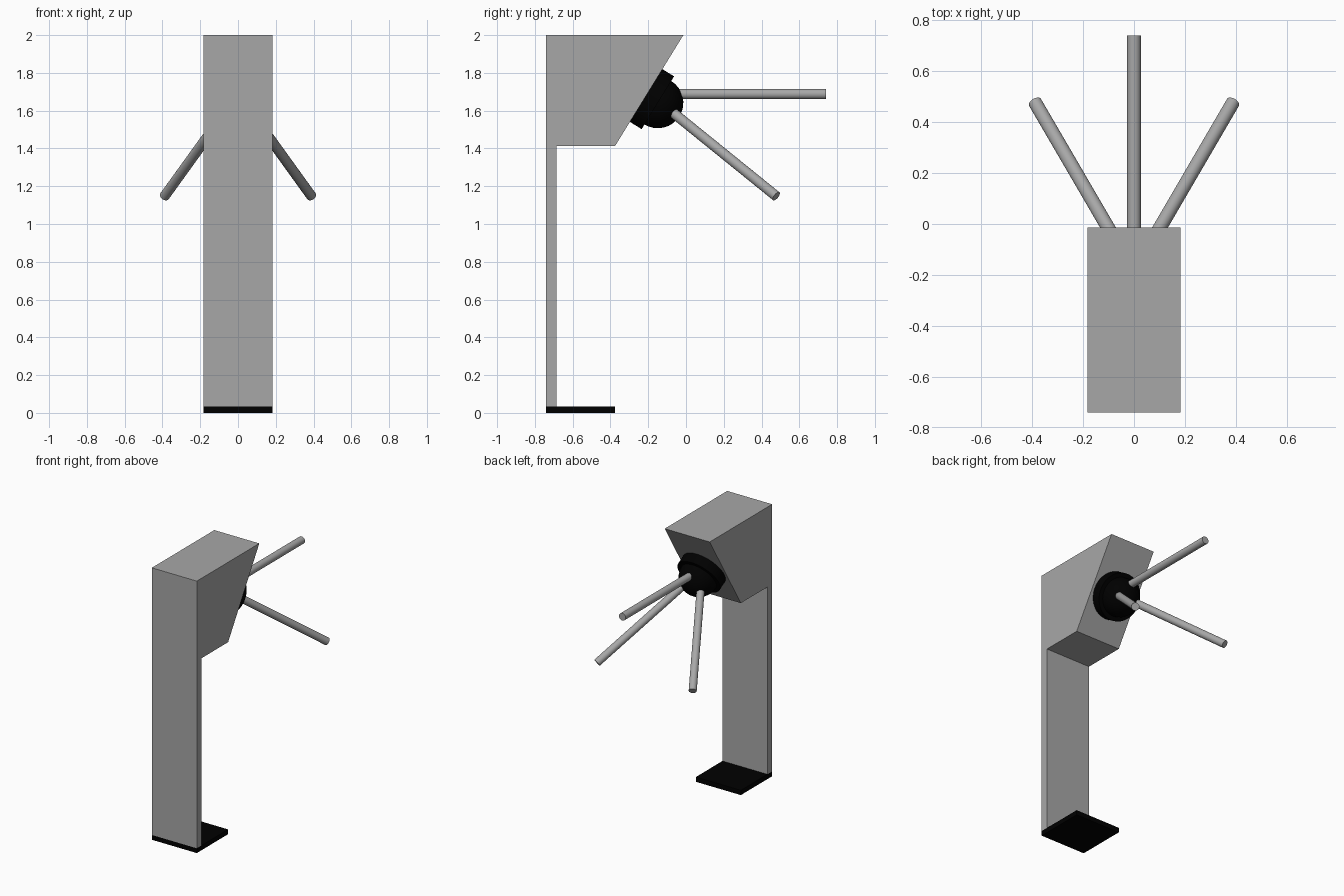
import bpy
import bmesh
from mathutils import Vector

if "Cube" in bpy.data.objects:
    bpy.data.objects.remove(bpy.data.objects["Cube"])


def material(name, value):
    mat = bpy.data.materials.new(name)
    mat.diffuse_color = (value, value, value, 1)
    mat.use_nodes = True
    mat.node_tree.nodes["Principled BSDF"].inputs["Base Color"].default_value = mat.diffuse_color
    return mat


black = material("black", 0.0)
steel = material("steel", 0.39)

HALF_W = 0.183


def prism(name, profile, mat):
    """Extrude a (y, z) profile across the width of the machine."""
    bm = bmesh.new()
    face = bm.faces.new([bm.verts.new((-HALF_W, y, z)) for y, z in profile])
    ext = bmesh.ops.extrude_face_region(bm, geom=[face])
    verts = [g for g in ext["geom"] if isinstance(g, bmesh.types.BMVert)]
    bmesh.ops.translate(bm, verts=verts, vec=(2 * HALF_W, 0, 0))
    bmesh.ops.recalc_face_normals(bm, faces=bm.faces)
    mesh = bpy.data.meshes.new(name)
    bm.to_mesh(mesh)
    bm.free()
    obj = bpy.data.objects.new(name, mesh)
    bpy.context.collection.objects.link(obj)
    mesh.materials.append(mat)
    return obj


def rod(name, start, end, radius, mat, sides=32):
    """Cylinder between two points."""
    a, b = Vector(start), Vector(end)
    bpy.ops.mesh.primitive_cylinder_add(
        vertices=sides, radius=radius, depth=(b - a).length, location=(a + b) / 2,
        rotation=(b - a).to_track_quat('Z', 'Y').to_euler())
    obj = bpy.context.object
    obj.name = name
    bpy.ops.object.shade_smooth_by_angle()
    obj.data.materials.append(mat)
    return obj


# Column with the sloped head
prism("column_and_head", [(-0.74, 0.035), (-0.685, 0.035), (-0.685, 1.412),
                          (-0.376, 1.412), (-0.014, 2.0), (-0.74, 2.0)], steel)

# Foot plate
prism("foot_plate", [(-0.74, 0), (-0.376, 0), (-0.376, 0.035), (-0.74, 0.035)], black)

# Hub: collar on the sloped face and a ball at its centre
axis = Vector((0, 0.588, -0.362)).normalized()
hub = Vector((0, -0.149, 1.642))
rod("hub_collar", hub - axis * 0.085, hub, 0.164, black, 48)
bpy.ops.mesh.primitive_uv_sphere_add(
    segments=32, ring_count=16, radius=0.135, location=hub,
    rotation=axis.to_track_quat('Z', 'Y').to_euler())
ball = bpy.context.object
ball.name = "hub_ball"
ball.data.materials.append(black)
bpy.ops.object.shade_smooth_by_angle()

# Three barrier arms
rod("upper_arm", (0, -0.15, 1.688), (0, 0.74, 1.688), 0.027, steel)
for side, label in ((-1, "left"), (1, "right")):
    rod(label + "_arm", (side * 0.02, -0.155, 1.659), (side * 0.389, 0.478, 1.147),
        0.027, steel)
